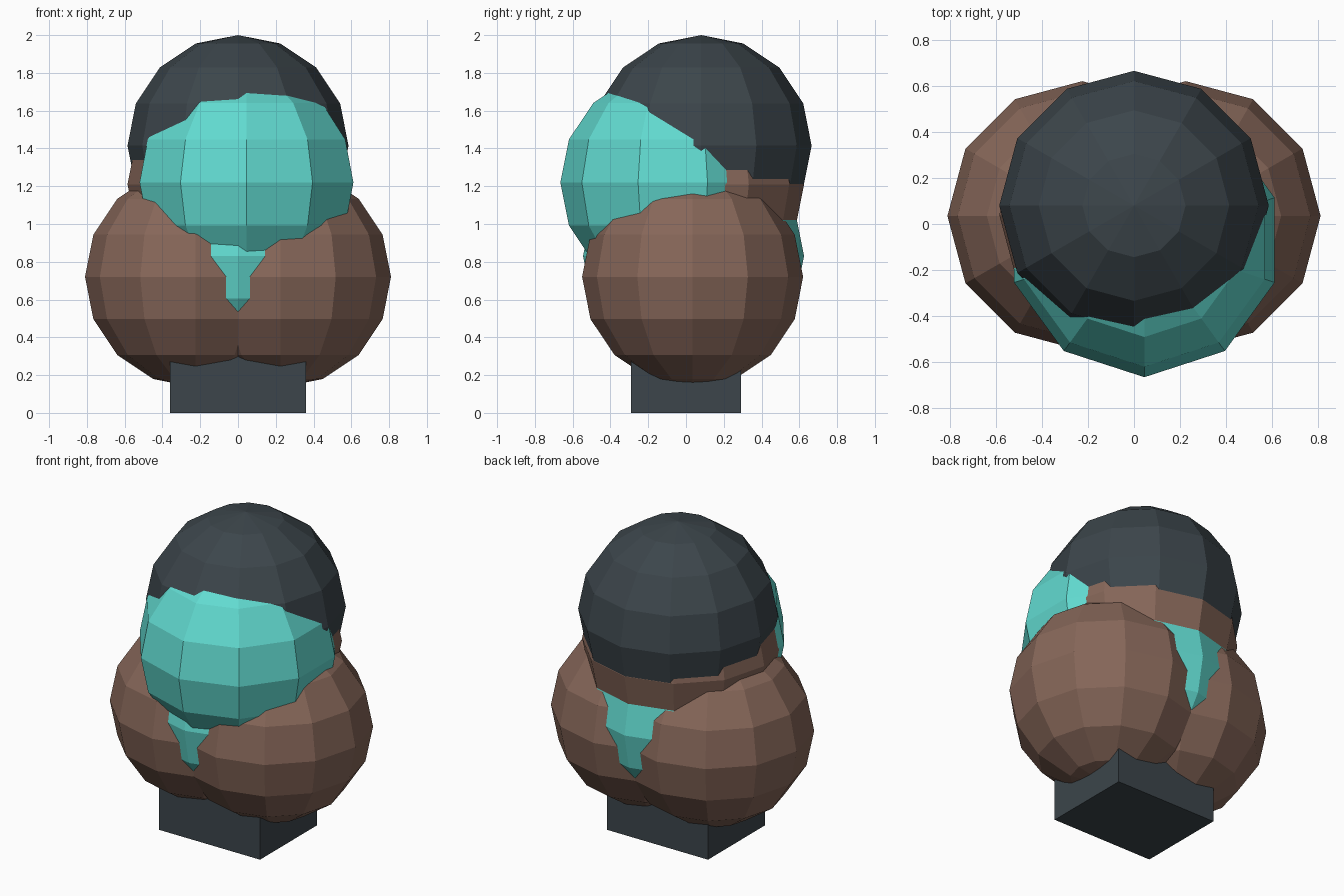
import bpy, bmesh
from mathutils import Matrix, Vector

if "Cube" in bpy.data.objects:
    bpy.data.objects.remove(bpy.data.objects["Cube"])


def material(name, rgb):
    m = bpy.data.materials.new(name)
    m.diffuse_color = (*rgb, 1)
    m.use_nodes = True
    m.node_tree.nodes["Principled BSDF"].inputs["Base Color"].default_value = m.diffuse_color
    return m


BROWN = material("brown", (0.24, 0.135, 0.10))
TEAL = material("teal", (0.12, 0.70, 0.63))
DARK = material("dark_slate", (0.045, 0.06, 0.07))


def finish(bm, name, mat):
    mesh = bpy.data.meshes.new(name)
    bm.to_mesh(mesh)
    bm.free()
    mesh.materials.append(mat)
    obj = bpy.data.objects.new(name, mesh)
    bpy.context.collection.objects.link(obj)
    return obj


def ball(name, center, mat, radius=0.585, segments=12):
    bm = bmesh.new()
    bmesh.ops.create_uvsphere(bm, u_segments=segments, v_segments=8, radius=radius,
                              matrix=Matrix.Translation(center))
    return finish(bm, name, mat)


def box(name, low, high, mat):
    low, high = Vector(low), Vector(high)
    bm = bmesh.new()
    bmesh.ops.create_cube(bm, size=1, matrix=Matrix.Translation((low + high) / 2)
                          @ Matrix.Diagonal((*(high - low), 1)))
    return finish(bm, name, mat)


# Square plinth
box("base", (-0.36, -0.29, 0), (0.36, 0.29, 0.4), DARK)

# Mirrored pair of body lobes
for side, sx in (("left", -1), ("right", 1)):
    ball(side + "_body_lobe", (sx * 0.225, 0.035, 0.72), BROWN)

# Inner torso showing in the valley, head and cap stacked above
ball("torso", (0, 0.04, 0.83), TEAL)
ball("head", (0, 0.04, 1.21), BROWN)
ball("cap", (0, 0.08, 1.415), DARK)

# Ten-sided face bulging forward, slightly off centre
ball("face", (0.045, -0.07, 1.22), TEAL, radius=0.595, segments=10)
